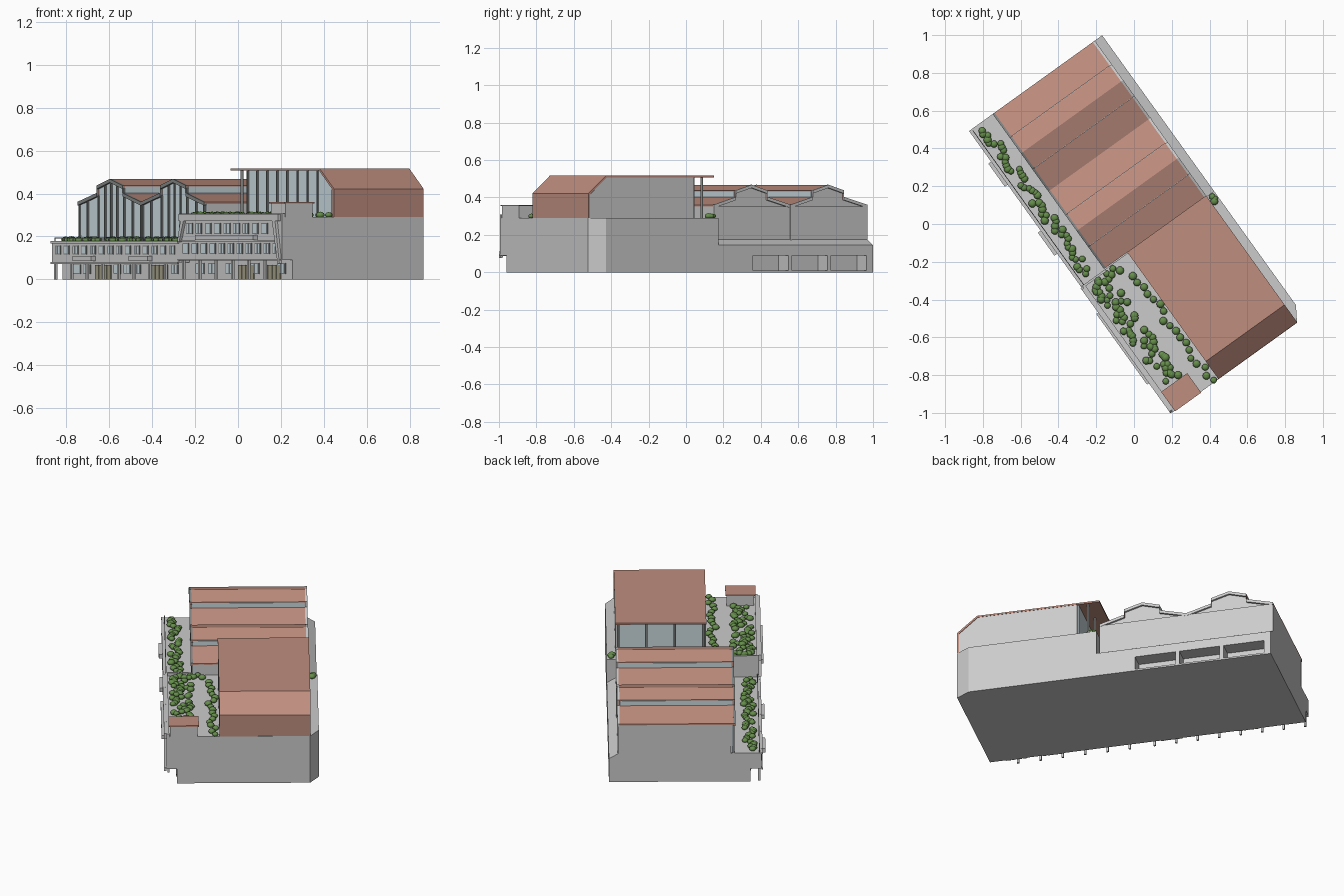
import bpy, bmesh, math, random
from mathutils import Matrix, Vector

if "Cube" in bpy.data.objects:
    bpy.data.objects.remove(bpy.data.objects["Cube"])

random.seed(4)
# Local frame: u along the street front, v into the plot, z up
M = Matrix.Translation((-0.867, 0.497, 0)) @ Matrix.Rotation(math.radians(-54.3), 4, 'Z')


def material(name, c):
    m = bpy.data.materials.new(name)
    m.diffuse_color = (*c, 1)
    m.use_nodes = True
    m.node_tree.nodes["Principled BSDF"].inputs["Base Color"].default_value = m.diffuse_color
    return m


RED = material("terracotta", (0.52, 0.27, 0.21))
GLASS = material("glass", (0.60, 0.70, 0.74))
GREEN = material("foliage", (0.13, 0.27, 0.07))
DARK = material("frame_grey", (0.22, 0.23, 0.23))
DOOR = material("door_olive", (0.36, 0.34, 0.24))


def finish(name, bm, mat=None):
    bmesh.ops.recalc_face_normals(bm, faces=bm.faces)
    me = bpy.data.meshes.new(name)
    bm.to_mesh(me)
    bm.free()
    ob = bpy.data.objects.new(name, me)
    ob.matrix_world = M
    bpy.context.collection.objects.link(ob)
    if mat:
        me.materials.append(mat)
    return ob


def boxes(name, items, mat=None):
    bm = bmesh.new()
    for u0, u1, v0, v1, z0, z1 in items:
        t = Matrix.Translation(((u0 + u1) / 2, (v0 + v1) / 2, (z0 + z1) / 2))
        bmesh.ops.create_cube(bm, size=1, matrix=t @ Matrix.Diagonal((u1 - u0, v1 - v0, z1 - z0, 1)))
    return finish(name, bm, mat)


def prism(name, pts, axis, a, b, mat=None):
    place = {'u': lambda p, q, t: (t, p, q), 'v': lambda p, q, t: (p, t, q), 'z': lambda p, q, t: (p, q, t)}[axis]
    bm = bmesh.new()
    f = bm.faces.new([bm.verts.new(place(p, q, a)) for p, q in pts])
    ext = bmesh.ops.extrude_face_region(bm, geom=[f])
    step = Vector(place(0, 0, b - a))
    bmesh.ops.translate(bm, verts=[g for g in ext['geom'] if isinstance(g, bmesh.types.BMVert)], vec=step)
    return finish(name, bm, mat)


def lower(pts, d):
    return [(p, q - d) for p, q in pts]


S, E = 1.015, 1.838      # split between low and tall part, far end

# Low block with recessed ground floor, sloped back edge and three rear bays
low = prism("low_block", [(.06, 0), (.06, .078), (0, .078), (0, .175), (.81, .175), (.86, .145), (.86, 0)], 'u', 0, S)
cut = boxes("rear_bay_cutter", [(u, u + .235, .77, .9, .01, .09) for u in (.04, .297, .555)])
cut.hide_render = True
cut.hide_viewport = True
mod = low.modifiers.new("rear_bays", 'BOOLEAN')
mod.operation, mod.solver, mod.object = 'DIFFERENCE', 'EXACT', cut

# Tall block with chamfered back corner
plan = [(E, .81), (1.758, .86), (S, .86)]
prism("tall_ground_floor", [(S, .06), (E, .06)] + plan, 'z', 0, .09)
prism("tall_block", [(S, 0), (E, 0)] + plan, 'z', .09, .29)
boxes("terrace_parapet", [(S, E, 0, .015, .29, .308), (S, S + .012, 0, .15, .29, .308)])

# Stepped double-gable hall
gable = [(0, .36), (.155, .402), (.155, .437), (.257, .467), (.36, .437), (.36, .402), (.505, .36)]
roof = gable + [(u + .505, z) for u, z in gable[1:]]
prism("hall_body", [(0, .17)] + lower(roof, .008) + [(1.01, .17)], 'v', .17, .80)
prism("hall_glass_front", [(.01, .175)] + lower(roof, .01) + [(1.0, .175)], 'v', .16, .17, GLASS)
band = roof + lower(roof, .010)[::-1]
prism("hall_roof", band, 'v', .15, .805, RED)
trim = lower(roof, -.001) + lower(roof, .016)[::-1]
prism("front_gable_trim", trim, 'v', .146, .158, DARK)
prism("rear_gable_trim", trim, 'v', .799, .812)
lights = []
for k in (0, .505):
    for u in (.155, .36):
        lights.append((k + u - .003, k + u + .003, .16, .797, .403, .433))
boxes("clerestory_glass", lights, GLASS)
boxes("hall_rear_wall", [(0, 1.01, .795, .81, .17, .352)])
boxes("valley_downpipe", [(.50, .51, .808, .815, .17, .36)])


def roof_z(u):
    for (a, za), (b, zb) in zip(roof, roof[1:]):
        if a <= u <= b and b > a:
            return za + (zb - za) * (u - a) / (b - a)
    return .36


cols = [.004, .07, .155, .21, .257, .305, .36, .43, .495]
boxes("hall_mullions", [(k + u - .004, k + u + .004, .152, .162, .175, roof_z(k + u) - .012)
                        for k in (0, .505) for u in cols] + [(0, 1.01, .153, .161, .175, .185)], DARK)

# Tall hall with hipped end and overhanging roof
shell = [(1.14, .29), (1.14, .508), (1.715, .508), (1.826, .415), (1.826, .29)]
prism("tall_hall_body", shell, 'v', .315, .81)
prism("tall_hall_glass", shell, 'v', .306, .315, GLASS)
boxes("tall_hall_end_glass", [(1.132, 1.14, .32, .80, .29, .508)], GLASS)
prism("tall_hall_roof", [(1.01, .517), (1.722, .517), (1.837, .422), (1.837, .29), (1.827, .29),
                         (1.827, .416), (1.718, .507), (1.01, .507)], 'v', .298, .812, RED)
boxes("tall_hall_mullions", [(u - .004, u + .004, .298, .308, .29, .508) for u in
                             (1.144, 1.22, 1.30, 1.38, 1.46, 1.54, 1.62, 1.70)] +
      [(1.818, 1.826, .298, .308, .29, .418)], DARK)
bm = bmesh.new()
for v in (.315, .475, .635, .795):
    bmesh.ops.create_cone(bm, cap_ends=True, segments=12, radius1=.007, radius2=.007, depth=.22,
                          matrix=Matrix.Translation((1.08, v, .40)))
finish("overhang_columns", bm, DARK)

# Small rooftop pavilion
boxes("pavilion", [(1.722, E, .02, .175, .29, .353)])
boxes("pavilion_roof", [(1.715, E + .004, .012, .182, .353, .360)], RED)

# Facade: slanted portal frame, balconies, canopy, railing
for name, pts in (("frame_left_leg", [(1.02, .175), (1.035, .175), (1.07, .275), (1.045, .275)]),
                  ("frame_right_leg", [(1.82, .075), (1.835, .075), (1.80, .275), (1.775, .275)])):
    prism(name, pts, 'v', -.014, 0)
boxes("frame_beam", [(1.03, 1.825, -.014, 0, .272, .305)])
balc = [(.2, .35, .085), (.65, .80, .085), (1.18, 1.64, .183)]
boxes("balconies", [(a, b, -.026, 0, z, z + .024) for a, b, z in balc])
boxes("floor_bands", [(0, S, -.008, 0, .072, .080), (0, S, -.008, 0, .168, .178),
                      (S, E, -.008, 0, .088, .096), (1.04, 1.8, -.006, 0, .176, .183)])
boxes("terrace_railing", [(.01, S, .008, .012, .190, .194)] +
      [(.01 + i * .0715, .014 + i * .0715, .008, .012, .175, .192) for i in range(15)], DARK)
boxes("arcade_pillars", [(.01 + i * .125, .022 + i * .125, .006, .018, 0, .08) for i in range(8)] +
      [(1.03 + i * .13, 1.042 + i * .13, .006, .018, 0, .092) for i in range(6)])


# Windows and doors: thin frame behind a glass pane
def windows(name, us, w, z0, z1, v):
    boxes(name + "_frames", [(u - w / 2 - .004, u + w / 2 + .004, v - .003, v + .004, z0 - .004, z1 + .004)
                             for u in us], DARK)
    boxes(name + "_panes", [(u + s * w / 4 - w * .22, u + s * w / 4 + w * .22, v - .005, v, z0, z1)
                            for u in us for s in (-1, 1)], GLASS)


windows("low_upper_windows", [.05 + i * .07 for i in range(14)], .036, .12, .153, 0)
windows("low_ground_windows", [.12, .2, .44, .52, .6, .9], .05, .03, .066, .06)
windows("tall_middle_windows", [1.07 + i * .072 for i in range(11)], .04, .122, .165, 0)
windows("tall_upper_windows", [1.10 + i * .075 for i in range(9)], .042, .215, .258, 0)
windows("tall_ground_windows", [1.1, 1.2, 1.34, 1.54, 1.75], .06, .03, .072, .06)
boxes("doors", [(u + i * .032, u + i * .032 + .028, .054, .062, 0, .068)
                for u in (.27, .72, 1.41, 1.62) for i in range(4)], DOOR)


# Planting: clumps of flattened round shrubs
def shrubs(name, spots, z):
    bm = bmesh.new()
    for u, v in spots:
        r = random.uniform(.017, .022)
        t = Matrix.Translation((u, v, z + .010)) @ Matrix.Diagonal((1, 1, .75, 1))
        bmesh.ops.create_icosphere(bm, subdivisions=2, radius=r, matrix=t)
    for f in bm.faces:
        f.smooth = True
    return finish(name, bm, GREEN)


R = random.uniform
shrubs("low_terrace_shrubs", [(.04 + i * .0187, R(.035, .095)) for i in range(51)], .175)
shrubs("tall_terrace_shrubs", [(1.04 + i * .0115, R(.035, .145)) for i in range(58)] +
       [(R(1.035, 1.07), .06 + i * .025) for i in range(7)], .29)
shrubs("glass_side_shrubs", [(1.13 + i * .041, R(.24, .285)) for i in range(18)], .29)
shrubs("rear_corner_shrubs", [(1.035, .835), (1.05, .838), (1.06, .83)], .29)
